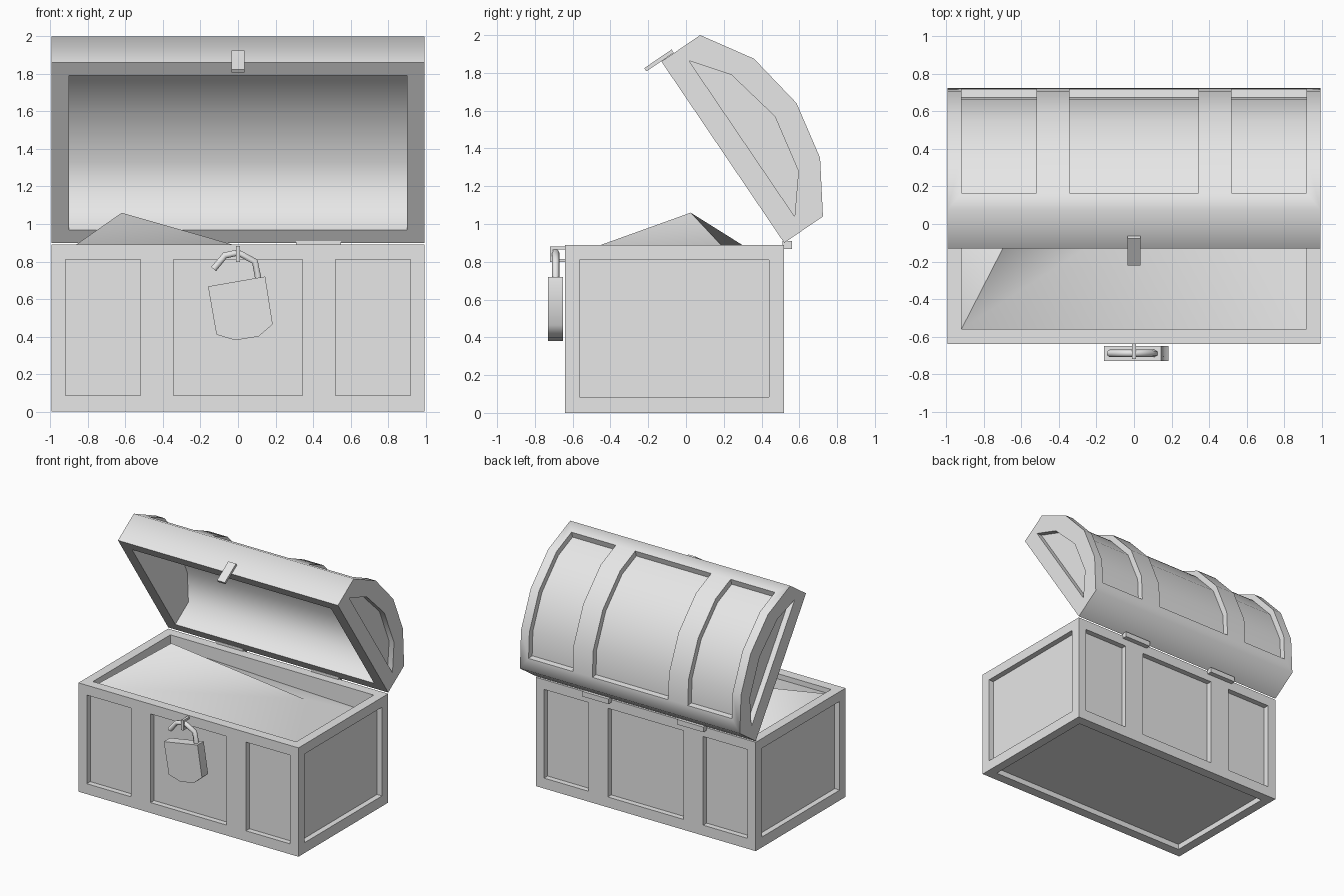
import bpy, bmesh, math

old = bpy.data.objects.get("Cube")
if old:
    bpy.data.objects.remove(old, do_unlink=True)

grey = bpy.data.materials.new("light grey")
grey.use_nodes = True
grey.diffuse_color = (0.8, 0.8, 0.8, 1)
grey.node_tree.nodes["Principled BSDF"].inputs["Base Color"].default_value = (0.8, 0.8, 0.8, 1)


def prism(bm, outline, lo, hi, axis="x"):
    """Extrude a (y, z) outline along x, or an (x, z) outline along y."""
    def place(p, d):
        return (d, p[0], p[1]) if axis == "x" else (p[0], d, p[1])
    rings = [[bm.verts.new(place(p, d)) for p in outline] for d in (lo, hi)]
    bm.faces.new(rings[0])
    bm.faces.new(rings[1][::-1])
    n = len(outline)
    for i in range(n):
        j = (i + 1) % n
        bm.faces.new((rings[0][i], rings[1][i], rings[1][j], rings[0][j]))


def box(bm, xs, ys, zs):
    prism(bm, [(ys[0], zs[0]), (ys[1], zs[0]), (ys[1], zs[1]), (ys[0], zs[1])], *xs)


def activate(ob):
    bpy.ops.object.select_all(action="DESELECT")
    ob.select_set(True)
    bpy.context.view_layer.objects.active = ob


def finish(bm, name):
    bmesh.ops.recalc_face_normals(bm, faces=bm.faces[:])
    me = bpy.data.meshes.new(name)
    bm.to_mesh(me)
    bm.free()
    ob = bpy.data.objects.new(name, me)
    bpy.context.collection.objects.link(ob)
    me.materials.append(grey)
    return ob


def smooth(ob):
    activate(ob)
    bpy.ops.object.shade_smooth_by_angle(angle=math.radians(64))


def carve(ob, cutter_bm):
    cutter = finish(cutter_bm, "cutter")
    cutter.hide_render = True
    mod = ob.modifiers.new("carve", "BOOLEAN")
    mod.operation = "DIFFERENCE"
    mod.solver = "EXACT"
    mod.object = cutter
    activate(ob)
    bpy.ops.object.modifier_apply(modifier=mod.name)
    bpy.data.objects.remove(cutter, do_unlink=True)


PANELS = [(-0.92, -0.52), (-0.343, 0.343), (0.52, 0.92)]
FRONT, BACK, RIM = -0.64, 0.52, 0.89
DEPTH = 0.045

# Chest body: hollow box with recessed panels on every side and below
bm = bmesh.new()
box(bm, (-0.995, 0.995), (FRONT, BACK), (0, RIM))
body = finish(bm, "chest_body")
cut = bmesh.new()
box(cut, (-0.92, 0.92), (FRONT + 0.08, BACK - 0.08), (0.08, 1.1))
box(cut, (-0.92, 0.92), (FRONT + 0.08, BACK - 0.08), (-0.1, DEPTH))
for xs in PANELS:
    box(cut, xs, (FRONT - 0.1, FRONT + DEPTH), (0.085, 0.81))
    box(cut, xs, (BACK - DEPTH, BACK + 0.1), (0.085, 0.81))
for s in (-1, 1):
    box(cut, sorted((s * 1.1, s * (0.995 - DEPTH))), (FRONT + 0.075, BACK - 0.08), (0.085, 0.81))
carve(body, cut)
smooth(body)

# Open lid: faceted barrel, hollow, with recessed panels
bm = bmesh.new()
prism(bm, [(0.52, 0.90), (0.725, 1.04), (0.71, 1.35), (0.585, 1.64),
           (0.36, 1.875), (0.075, 2.0), (-0.13, 1.86)], -0.995, 0.995)
lid = finish(bm, "lid")
cut = bmesh.new()
prism(cut, [(-0.168, 1.734), (-0.085, 1.79), (0.08, 1.905), (0.31, 1.80), (0.515, 1.59),
            (0.63, 1.33), (0.645, 1.085), (0.475, 0.967), (0.392, 0.911)], -0.9, 0.9)
arc = [(0.165, 1.96), (0.36, 1.875), (0.585, 1.64), (0.71, 1.35), (0.72, 1.14)]
cy, cz = -0.055, 1.21


def scaled(k):
    return [(cy + (y - cy) * k, cz + (z - cz) * k) for y, z in arc]


for xs in PANELS:
    prism(cut, scaled(0.94) + scaled(1.08)[::-1], *xs)
for s in (-1, 1):
    prism(cut, [(0.015, 1.865), (0.24, 1.79), (0.47, 1.57), (0.595, 1.28), (0.575, 1.04)],
          *sorted((s * 1.1, s * (0.995 - DEPTH))))
carve(lid, cut)
smooth(lid)

# Hinges
for s, side in ((-1, "right"), (1, "left")):
    bm = bmesh.new()
    box(bm, sorted((s * 0.31, s * 0.55)), (0.51, 0.56), (0.868, 0.91))
    finish(bm, side + "_hinge")

# Hasp plate on the lid lip
bm = bmesh.new()
prism(bm, [(-0.21, 1.808), (-0.065, 1.906), (-0.076, 1.924), (-0.221, 1.825)], -0.035, 0.035)
finish(bm, "hasp")

# Staple holding the padlock
bm = bmesh.new()
box(bm, (-0.01, 0.01), (-0.72, FRONT), (0.865, 0.882))
box(bm, (-0.01, 0.01), (-0.72, -0.704), (0.815, 0.865))
box(bm, (-0.01, 0.01), (-0.72, FRONT), (0.798, 0.815))
finish(bm, "staple")

# Padlock body
bm = bmesh.new()
prism(bm, [(-0.16, 0.667), (0.145, 0.72), (0.185, 0.465), (0.11, 0.40),
           (-0.015, 0.38), (-0.115, 0.41)], -0.73, -0.65, "y")
smooth(finish(bm, "padlock_body"))

# Open shackle
curve = bpy.data.curves.new("shackle", "CURVE")
curve.dimensions = "3D"
curve.bevel_depth = 0.02
curve.bevel_resolution = 1
curve.use_fill_caps = True
path = [(0.11, 0.70), (0.09, 0.80), (0.0, 0.848), (-0.07, 0.832), (-0.13, 0.76)]
spline = curve.splines.new("POLY")
spline.points.add(len(path) - 1)
for pt, (x, z) in zip(spline.points, path):
    pt.co = (x, -0.69, z, 1)
shackle = bpy.data.objects.new("shackle", curve)
bpy.context.collection.objects.link(shackle)
curve.materials.append(grey)
activate(shackle)
bpy.ops.object.convert(target="MESH")
smooth(bpy.context.view_layer.objects.active)

# Heap of contents, peaking on the right-hand side
bm = bmesh.new()
fl, bl, br, fr, peak, dip = [bm.verts.new(p) for p in (
    (-0.92, -0.56, 0.85), (-0.92, 0.44, 0.80), (0.92, 0.44, 0.735),
    (0.92, -0.56, 0.84), (-0.62, 0.025, 1.06), (0.4, 0.3, 0.767))]
for tri in ((fl, peak, bl), (bl, peak, dip), (bl, dip, br),
            (dip, fr, br), (fl, dip, peak), (fl, fr, dip)):
    bm.faces.new(tri)
bmesh.ops.recalc_face_normals(bm, faces=bm.faces[:])
bm.normal_update()
if sum(f.normal.z for f in bm.faces) < 0:
    bmesh.ops.reverse_faces(bm, faces=bm.faces[:])
me = bpy.data.meshes.new("contents_heap")
bm.to_mesh(me)
bm.free()
me.materials.append(grey)
heap = bpy.data.objects.new("contents_heap", me)
bpy.context.collection.objects.link(heap)
smooth(heap)
